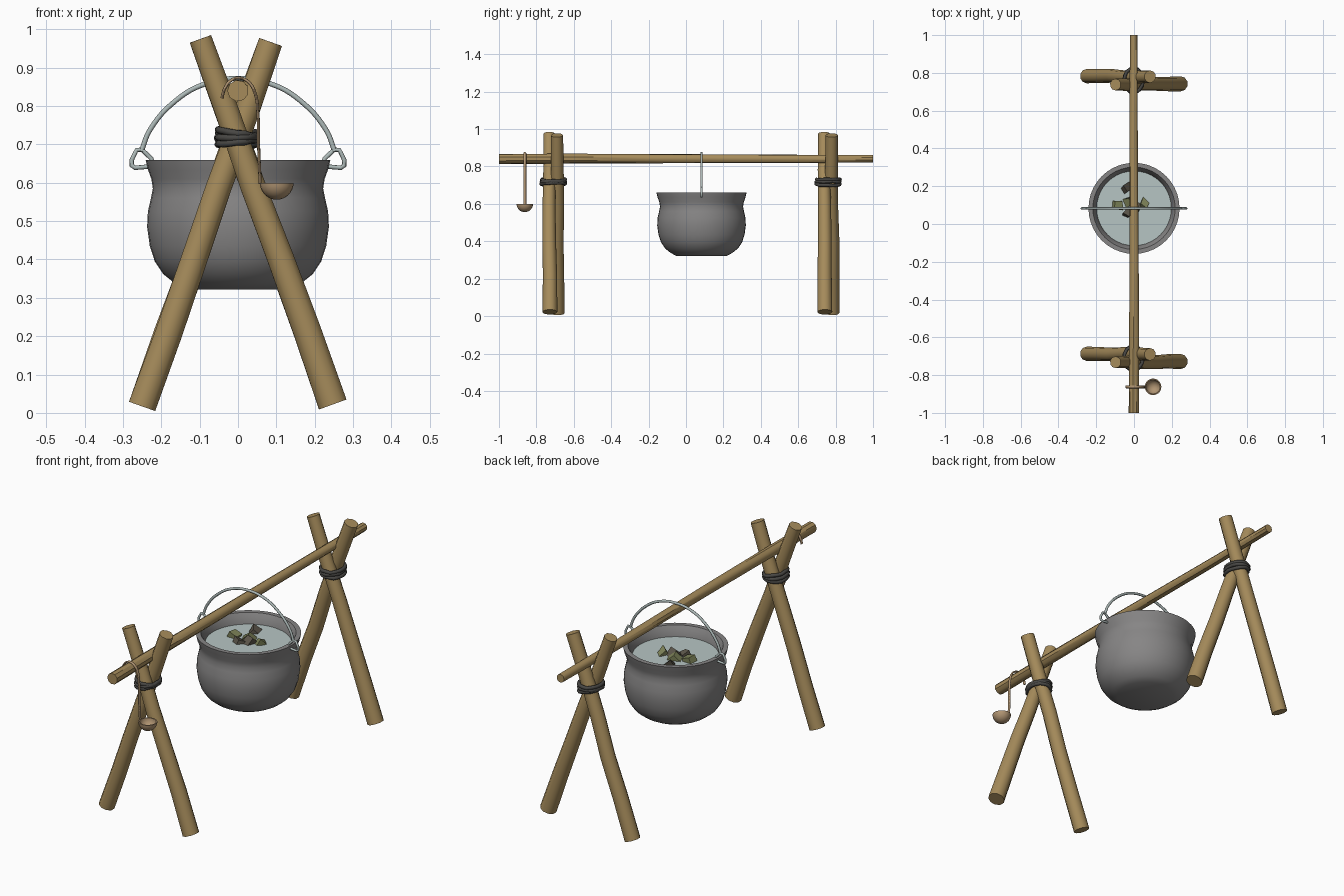
import bpy, bmesh, math, random
from mathutils import Vector, Matrix

if "Cube" in bpy.data.objects:
    bpy.data.objects.remove(bpy.data.objects["Cube"])

random.seed(4)
PY = 0.083  # pot centre along the pole


def mat(name, col):
    m = bpy.data.materials.new(name)
    m.diffuse_color = (*col, 1)
    m.use_nodes = True
    m.node_tree.nodes["Principled BSDF"].inputs["Base Color"].default_value = m.diffuse_color
    return m


WOOD = mat("wood", (0.38, 0.26, 0.105))
IRON = mat("iron", (0.24, 0.235, 0.235))
STEEL = mat("pale_steel", (0.42, 0.49, 0.48))
ROPE = mat("dark_rope", (0.065, 0.063, 0.058))
LADLE = mat("ladle_wood", (0.44, 0.30, 0.17))
BROTH = mat("broth", (0.47, 0.56, 0.55))
GREEN = mat("green_vegetable", (0.21, 0.23, 0.10))
BROWN = mat("brown_meat", (0.11, 0.095, 0.07))


def finish(name, bm, material, angle=40):
    bmesh.ops.recalc_face_normals(bm, faces=bm.faces)
    me = bpy.data.meshes.new(name)
    bm.to_mesh(me)
    bm.free()
    me.materials.append(material)
    ob = bpy.data.objects.new(name, me)
    bpy.context.collection.objects.link(ob)
    if angle:
        bpy.ops.object.select_all(action='DESELECT')
        ob.select_set(True)
        bpy.context.view_layer.objects.active = ob
        bpy.ops.object.shade_smooth_by_angle(angle=math.radians(angle))
    return ob


def log(name, a, b, ra, rb, sides=10, wobble=0.003):
    """Tapered, slightly uneven pole from a to b."""
    a, b = Vector(a), Vector(b)
    d = b - a
    q = d.to_track_quat('Z', 'Y')
    bm = bmesh.new()
    rings, n = [], 5
    for i in range(n + 1):
        t = i / n
        off = Vector((random.uniform(-1, 1), random.uniform(-1, 1), 0)) * (wobble if 0 < i < n else 0)
        r = ra + (rb - ra) * t
        rings.append([bm.verts.new(a + d * t + q @ (off + Vector(
            (r * math.cos(k * math.tau / sides), r * math.sin(k * math.tau / sides), 0))))
            for k in range(sides)])
    for r0, r1 in zip(rings, rings[1:]):
        for k in range(sides):
            j = (k + 1) % sides
            bm.faces.new((r0[k], r0[j], r1[j], r1[k]))
    bm.faces.new(rings[0])
    bm.faces.new(rings[-1])
    return finish(name, bm, WOOD)


def lathe(name, profile, centre, material, seg=40, angle=50):
    """Spin an (r, z) profile about a vertical axis."""
    bm = bmesh.new()
    vs = [bm.verts.new((r, 0, z)) for r, z in profile]
    es = [bm.edges.new(p) for p in zip(vs, vs[1:])]
    bmesh.ops.spin(bm, geom=vs + es, cent=(0, 0, 0), axis=(0, 0, 1),
                   angle=math.tau, steps=seg, use_duplicate=False)
    bmesh.ops.remove_doubles(bm, verts=bm.verts, dist=1e-4)
    bmesh.ops.translate(bm, verts=bm.verts, vec=centre)
    return finish(name, bm, material, angle)


def wire(name, pts, radius, material, cyclic=False, smooth=True, loc=(0, 0, 0), sy=1):
    """Round wire through the given points."""
    cu = bpy.data.curves.new(name, 'CURVE')
    cu.dimensions = '3D'
    cu.bevel_depth = radius
    cu.bevel_resolution = 2
    cu.resolution_u = 6
    cu.use_fill_caps = True
    if smooth:
        sp = cu.splines.new('BEZIER')
        sp.bezier_points.add(len(pts) - 1)
        for p, c in zip(sp.bezier_points, pts):
            p.co = c
            p.handle_left_type = p.handle_right_type = 'AUTO'
    else:
        sp = cu.splines.new('POLY')
        sp.points.add(len(pts) - 1)
        for p, c in zip(sp.points, pts):
            p.co = (*c, 1)
    sp.use_cyclic_u = cyclic
    cu.materials.append(material)
    ob = bpy.data.objects.new(name, cu)
    ob.location = loc
    ob.scale = (1, sy, 1)
    bpy.context.collection.objects.link(ob)
    return ob


# Two crossed-leg supports with rope lashing
for label, dy in (("front", 0), ("back", 1.47)):
    log(label + "_leg_left", (-0.25, -0.687 + dy, 0.017), (0.085, -0.69 + dy, 0.967), 0.038, 0.033)
    log(label + "_leg_right", (0.247, -0.728 + dy, 0.022), (-0.098, -0.732 + dy, 0.975), 0.04, 0.031)
    for i in range(3):
        pts = []
        tilt = random.uniform(-0.008, 0.008)
        for k in range(16):
            a = k * math.tau / 16
            pts.append((0.05 * math.cos(a) + random.uniform(-.002, .002),
                        0.064 * math.sin(a) + random.uniform(-.002, .002),
                        tilt * math.cos(a) + (i - 1) * 0.012 + random.uniform(-.002, .002)))
        wire(f"{label}_rope_{i + 1}", pts, 0.009, ROPE, True, False, (-0.003, -0.71 + dy, 0.718))

# Cross pole
log("cross_pole", (0, -1, 0.84), (0, 1, 0.842), 0.028, 0.021, 9, 0.002)

# Pot with wall thickness
lathe("pot", [(0, 0.322), (0.135, 0.322), (0.165, 0.338), (0.195, 0.362), (0.217, 0.395),
              (0.23, 0.435), (0.237, 0.485), (0.235, 0.525), (0.227, 0.56), (0.222, 0.585),
              (0.226, 0.61), (0.235, 0.635), (0.241, 0.66), (0.218, 0.66), (0.207, 0.64),
              (0.198, 0.612), (0.194, 0.585), (0.205, 0.53), (0.207, 0.46), (0.18, 0.38),
              (0.12, 0.345), (0, 0.345)], (0, PY, 0), IRON)

# Broth and floating pieces
lathe("broth", [(0, 0.61), (0.199, 0.61), (0.196, 0.595), (0, 0.595)], (0, PY, 0), BROTH)
chunks = [(-0.04, 0.185, BROWN), (-0.09, 0.10, GREEN), (-0.035, 0.055, BROWN),
          (0.05, 0.10, GREEN), (0.01, 0.085, BROWN), (-0.02, 0.12, GREEN)]
for i, (x, y, m) in enumerate(chunks):
    bm = bmesh.new()
    bmesh.ops.create_cube(bm, size=0.045)
    for v in bm.verts:
        v.co *= random.uniform(0.6, 1.15)
    rot = Matrix.Rotation(random.uniform(0, 3), 4, 'Z') @ Matrix.Rotation(random.uniform(0.3, 0.8), 4, 'X')
    bmesh.ops.transform(bm, matrix=Matrix.Translation((x, y, 0.61)) @ rot, verts=bm.verts)
    finish(f"stew_piece_{i + 1}", bm, m, 0)

# Bail handle and the two ear rings
half = [(0.252, 0.682), (0.23, 0.737), (0.16, 0.816), (0.085, 0.858)]
arc = [(-x, 0, z) for x, z in half] + [(0, 0, 0.872)] + [(x, 0, z) for x, z in reversed(half)]
wire("pot_handle", arc, 0.0065, STEEL, loc=(0, PY, 0))
ear = [(0.264, 0.686), (0.25, 0.686), (0.226, 0.663), (0.222, 0.648), (0.235, 0.642),
       (0.268, 0.639), (0.277, 0.645), (0.277, 0.66)]
for s, label in ((-1, "left"), (1, "right")):
    wire(label + "_handle_ring", [(s * x, 0, z) for x, z in ear], 0.006, STEEL, True, False, (0, PY, 0))

# Ladle hanging on the front end of the pole
wire("ladle_handle", [(-0.042, 0, 0.82), (-0.034, 0, 0.847), (-0.018, 0, 0.867), (0.003, 0, 0.873),
                      (0.028, 0, 0.862), (0.045, 0, 0.832), (0.052, 0, 0.78), (0.054, 0, 0.69),
                      (0.058, 0, 0.597)], 0.004, LADLE, loc=(0, -0.862, 0), sy=2)
R = 0.044
outer = [(R * math.sin(a), -R * math.cos(a)) for a in [i * math.pi / 16 for i in range(9)]]
inner = [(0.86 * r, 0.86 * z) for r, z in reversed(outer)]
lathe("ladle_bowl", outer + inner, (0.101, -0.862, 0.6), LADLE, 20)
